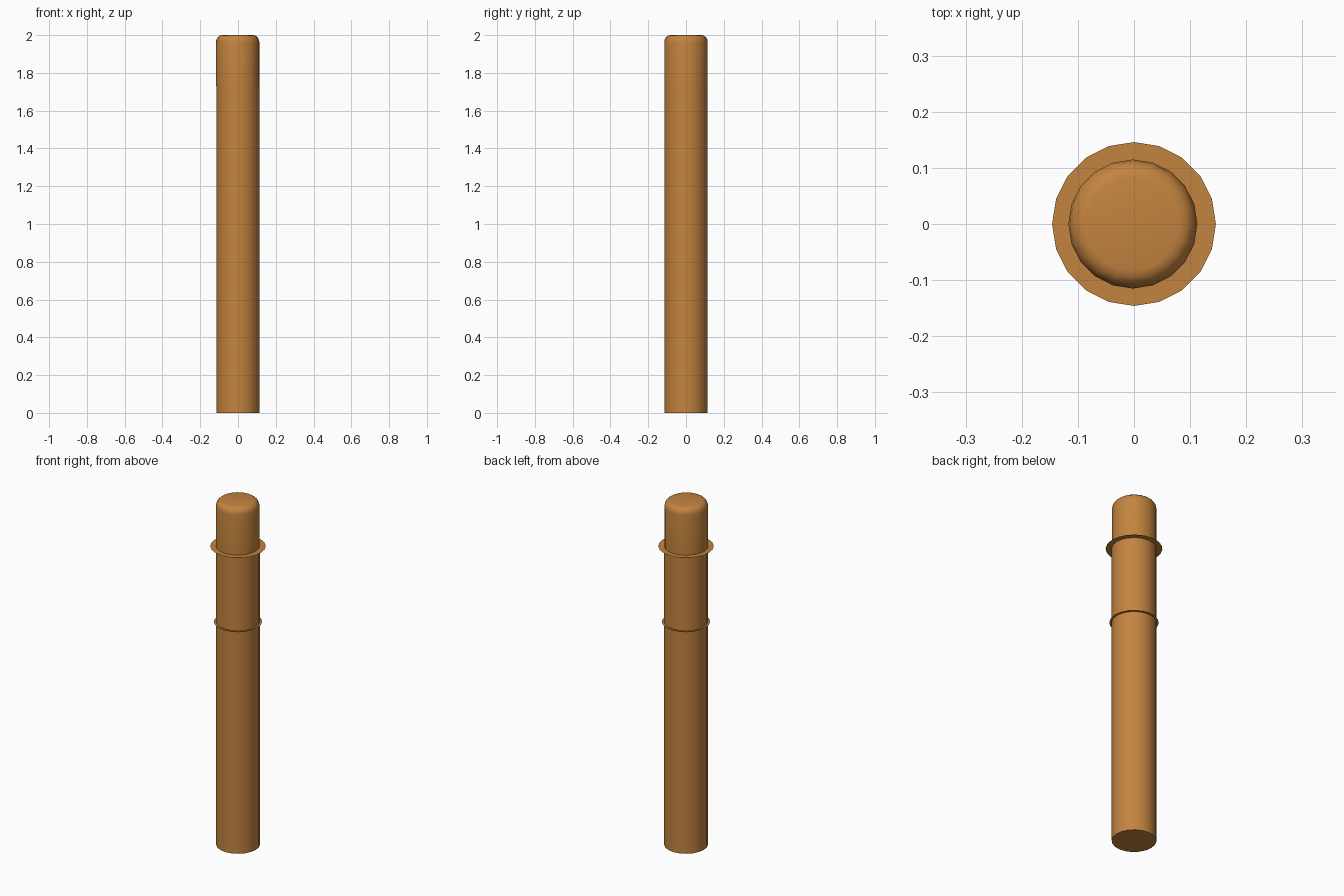
import bpy, bmesh
from math import cos, sin, pi, radians

if "Cube" in bpy.data.objects:
    bpy.data.objects.remove(bpy.data.objects["Cube"])

SIDES = 20
mat = bpy.data.materials.new("orange_brown")
mat.diffuse_color = (0.55, 0.23, 0.05, 1)
mat.use_nodes = True
mat.node_tree.nodes["Principled BSDF"].inputs["Base Color"].default_value = mat.diffuse_color


def lathe(name, profile, x=0.0, cap_bottom=False, cap_top=False):
    """Spin a (radius, z) profile around the z axis."""
    bm = bmesh.new()
    rings = [[bm.verts.new((x + r * cos(2 * pi * i / SIDES), r * sin(2 * pi * i / SIDES), z))
              for i in range(SIDES)] for r, z in profile]
    for a, b in zip(rings, rings[1:]):
        for i in range(SIDES):
            j = (i + 1) % SIDES
            bm.faces.new((a[i], a[j], b[j], b[i]))
    if cap_bottom:
        bm.faces.new(rings[0][::-1])
    if cap_top:
        bm.faces.new(rings[-1])
    mesh = bpy.data.meshes.new(name)
    bm.to_mesh(mesh)
    bm.free()
    mesh.materials.append(mat)
    ob = bpy.data.objects.new(name, mesh)
    bpy.context.collection.objects.link(ob)
    bpy.context.view_layer.objects.active = ob
    bpy.ops.object.select_all(action='DESELECT')
    ob.select_set(True)
    bpy.ops.object.shade_smooth_by_angle(angle=radians(40))
    return ob


R = 0.115

# Long lower shaft and the band between the collars
lathe("lower_post", [(R, 0), (R, 1.29)], cap_bottom=True)
lathe("upper_post", [(R, 1.29), (R, 1.73)])

# Rounded head, set very slightly off centre
bevel = [(R - 0.032 * (1 - cos(t * pi / 8)), 1.962 + 0.038 * sin(t * pi / 8)) for t in range(5)]
lathe("rounded_cap", [(R, 1.73)] + bevel, x=-0.002, cap_top=True)

# Paper-thin flat collars
for name, radius, z in (("wide_collar", 0.146, 1.73), ("narrow_collar", 0.127, 1.292)):
    lathe(name, [(radius, z), (R - 0.003, z)])
